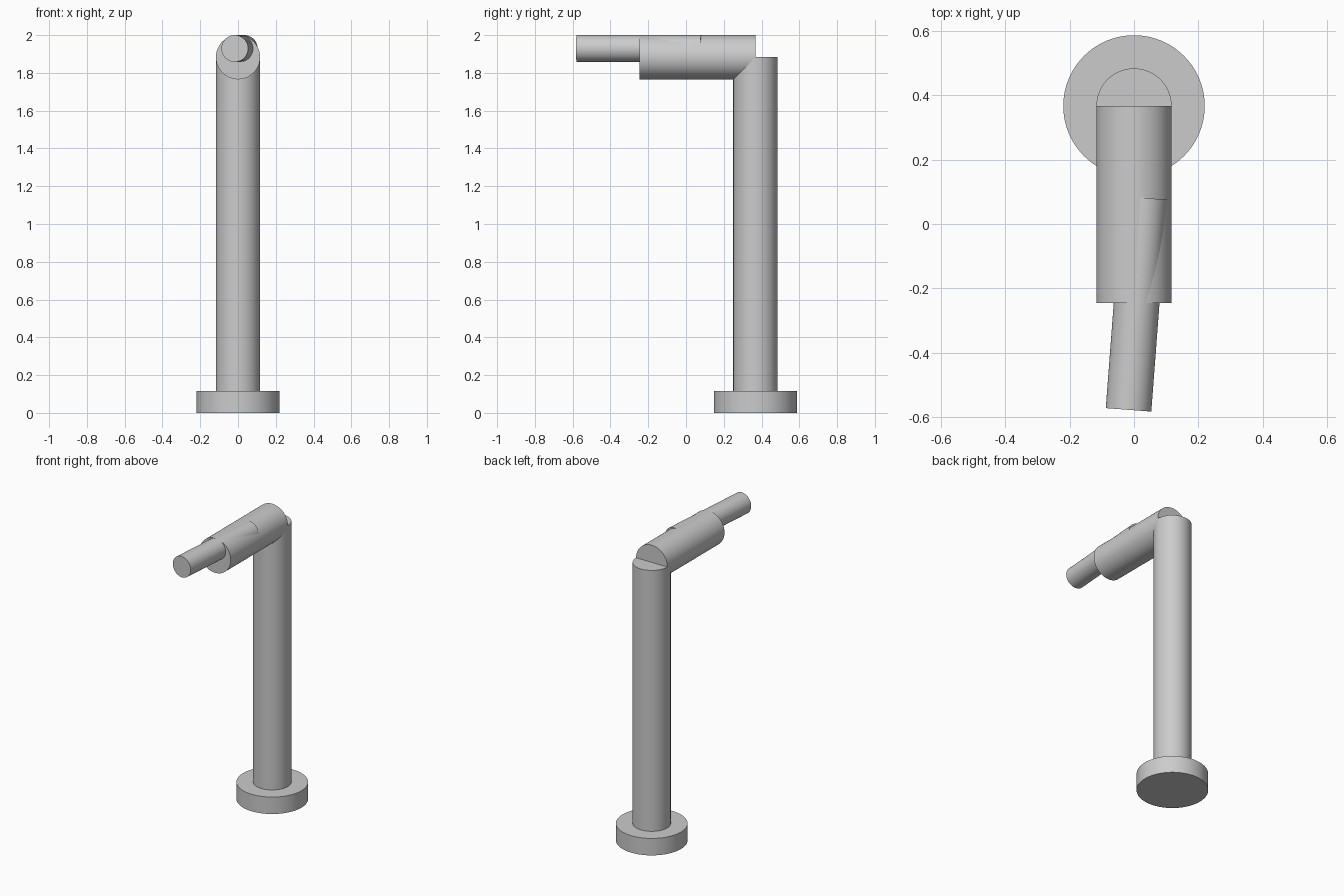
import bpy
import math
from mathutils import Vector

cube = bpy.data.objects.get("Cube")
if cube:
    bpy.data.objects.remove(cube, do_unlink=True)

# Single plain grey
grey = bpy.data.materials.new("grey")
grey.use_nodes = True
colour = (0.6, 0.6, 0.6, 1)
grey.diffuse_color = colour
grey.node_tree.nodes["Principled BSDF"].inputs["Base Color"].default_value = colour


def rod(name, start, end, radius):
    """Capped cylinder between two points."""
    start, end = Vector(start), Vector(end)
    axis = end - start
    bpy.ops.mesh.primitive_cylinder_add(
        vertices=96, radius=radius, depth=axis.length, location=(start + end) / 2)
    obj = bpy.context.object
    obj.name = name
    obj.rotation_euler = axis.to_track_quat("Z", "Y").to_euler()
    obj.data.materials.append(grey)
    bpy.ops.object.shade_smooth_by_angle(angle=math.radians(30))
    return obj


POST_Y = 0.367
ARM_Z = 1.883
TUBE_R = 0.117

# Round foot and upright post
rod("base", (0, POST_Y, 0), (0, POST_Y, 0.115), 0.22)
rod("post", (0, POST_Y, 0), (0, POST_Y, ARM_Z), TUBE_R)

# Horizontal arm reaching forward from the post top
rod("arm", (0, POST_Y, ARM_Z), (0, -0.245, ARM_Z), TUBE_R)

# Thinner nozzle, slightly turned, partly sunk into the arm
rod("nozzle", (0.033, 0.081, 1.929), (-0.017, -0.578, 1.929), 0.071)
